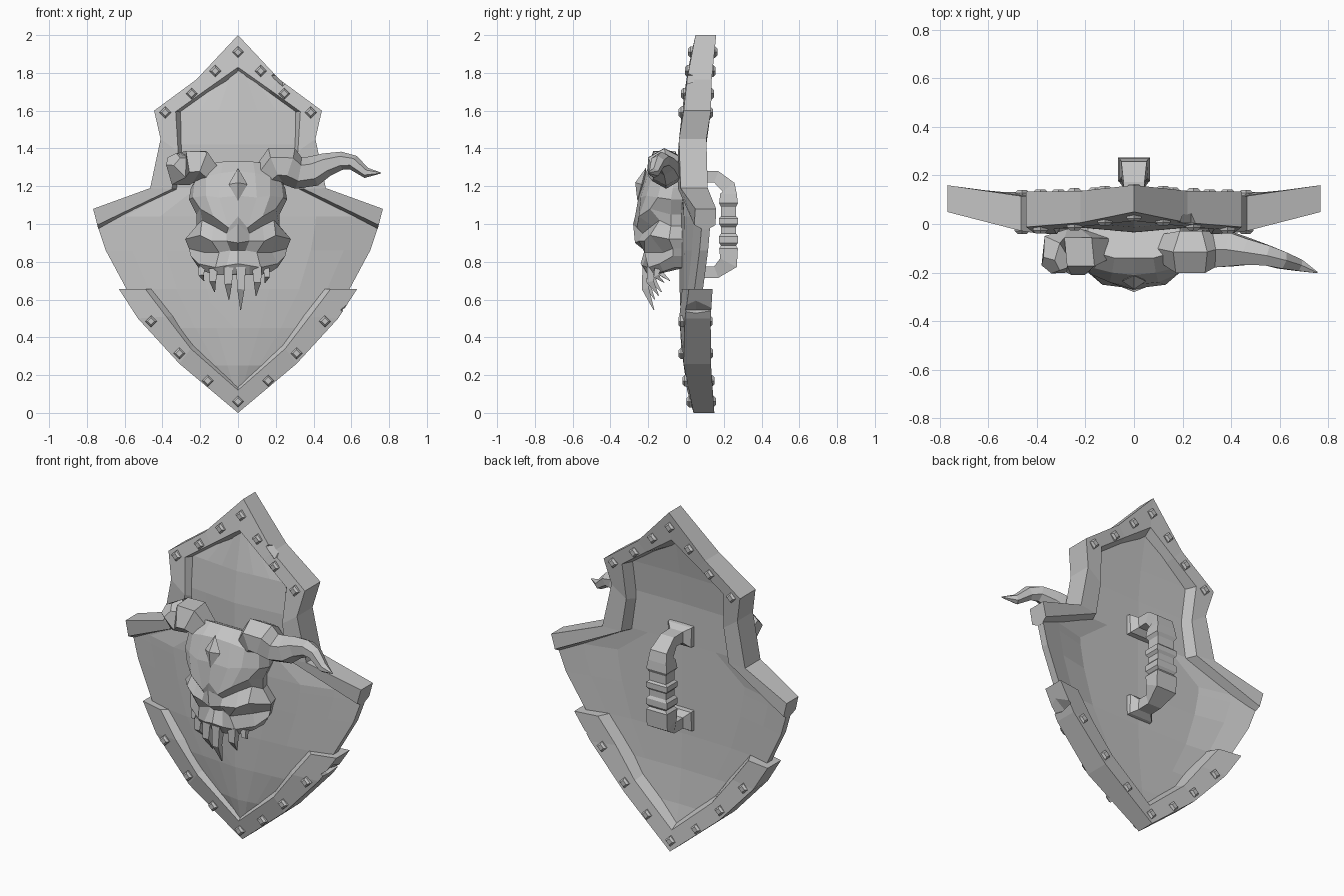
import bpy, bmesh
from math import atan2, cos, sin, pi
from mathutils import Vector, Matrix

if "Cube" in bpy.data.objects:
    bpy.data.objects.remove(bpy.data.objects["Cube"])

# Single stone-grey material
grey = bpy.data.materials.new("plain_grey")
grey.use_nodes = True
colour = (0.55, 0.55, 0.55, 1)
grey.diffuse_color = colour
grey.node_tree.nodes["Principled BSDF"].inputs["Base Color"].default_value = colour


def finish(name, bm):
    bmesh.ops.recalc_face_normals(bm, faces=bm.faces)
    mesh = bpy.data.meshes.new(name)
    bm.to_mesh(mesh)
    bm.free()
    mesh.materials.append(grey)
    obj = bpy.data.objects.new(name, mesh)
    bpy.context.collection.objects.link(obj)
    return obj


def loft(name, rings):
    """Skin a row of closed rings and cap both ends."""
    bm = bmesh.new()
    rows = [[bm.verts.new(p) for p in ring] for ring in rings]
    n = len(rows[0])
    for a, b in zip(rows, rows[1:]):
        for i in range(n):
            j = (i + 1) % n
            bm.faces.new((a[i], a[j], b[j], b[i]))
    bm.faces.new(rows[0])
    bm.faces.new(rows[-1])
    bmesh.ops.triangulate(bm, faces=[f for f in bm.faces if len(f.verts) > 4])
    return finish(name, bm)


def tube(name, path, sides, ref, phase=0.0, wide=1.0):
    """Sweep a polygon along (x, y, z, radius) stations; wide stretches it along ref."""
    pts = [Vector(p[:3]) for p in path]
    rings = []
    for i, p in enumerate(pts):
        t = (pts[min(i + 1, len(pts) - 1)] - pts[max(i - 1, 0)]).normalized()
        a = t.cross(Vector(ref)).normalized()
        b = t.cross(a) * wide
        rings.append([p + path[i][3] * (a * cos(phase + 2 * pi * k / sides)
                                        + b * sin(phase + 2 * pi * k / sides))
                      for k in range(sides)])
    return loft(name, rings)


def gem(name, loc, size, angle=0.0, axis='Y'):
    """Stretched octahedron."""
    bm = bmesh.new()
    bmesh.ops.create_uvsphere(bm, u_segments=4, v_segments=2, radius=1)
    bm.transform(Matrix.Translation(loc) @ Matrix.Rotation(angle, 4, axis)
                 @ Matrix.Diagonal((*size, 1)))
    return finish(name, bm)


def carve(obj, cutters):
    for c in cutters:
        c.hide_render = True
        mod = obj.modifiers.new("carve", 'BOOLEAN')
        mod.operation, mod.solver, mod.object = 'DIFFERENCE', 'EXACT', c
        mod.use_self = True
    bpy.context.view_layer.update()
    graph = bpy.context.evaluated_depsgraph_get()
    mesh = bpy.data.meshes.new_from_object(obj.evaluated_get(graph))
    obj.modifiers.clear()
    obj.data = mesh
    for c in cutters:
        bpy.data.objects.remove(c)


def bend(x, z):
    """Front depth of the curved shield."""
    y = -0.05 + 0.01 * min(abs(x) / 0.4, 1) + 0.09 * max(0, (abs(x) - 0.42) / 0.35)
    y += 0.10 * max(0, (z - 1.4) / 0.6) ** 1.4
    return y + 0.09 * max(0, (0.9 - z) / 0.9) ** 3.3


def thick(x, z):
    """Rim thickness, thinner towards the points."""
    tip = max(0, (abs(x) - .45) / .32, (z - 1.6) / .4, (.26 - z) / .26)
    return .145 - .035 * min(tip, 1)


# Shield panel: rows of (height, half width), bulging at the middle
panel_rows = [(1.88, .03), (1.6, .37), (1.42, .36), (1.19, .40), (1.04, .75),
              (.995, .745), (.86, .70), (.655, .59), (.45, .41), (.25, .2), (.07, .02)]
steps = [-1, -.8, -.55, -.28, 0, .28, .55, .8, 1]
rings = []
for z, w in panel_rows:
    front = [(s * w, bend(s * w, z) + .015 + .025 * abs(s), z) for s in steps]
    back = [(s * w, bend(s * w, z) + .085, z) for s in reversed(steps)]
    rings.append(front + back)
panel = loft("shield_panel", rings)


# Raised rims: (outer x, z, inner x, z) from the centre line outwards
def rim(name, half):
    stations = [(-a, b, -c, d) for a, b, c, d in reversed(half[1:])] + half
    rings = []
    for ox, oz, ix, iz in stations:
        mx, mz = ix + .27 * (ix - ox), iz + .27 * (iz - oz)
        fo, fi, fm = bend(ox, oz), bend(ix, iz), bend(mx, mz)
        rings.append([(ox, fo, oz), (ix, fi, iz), (mx, fm + .045, mz),
                      (mx, fm + .075, mz), (ix, fi + thick(ix, iz), iz),
                      (ox, fo + thick(ox, oz), oz)])
    return loft(name, rings)


upper_rim = rim("upper_rim", [(0, 2, 0, 1.83), (.22, 1.765, .17, 1.71),
                              (.444, 1.6, .33, 1.595), (.41, 1.45, .317, 1.385),
                              (.465, 1.19, .35, 1.185), (.767, 1.08, .745, .995)])
lower_rim = rim("lower_rim", [(0, 0, 0, .12), (.31, .26, .25, .34),
                              (.53, .5, .38, .51), (.63, .655, .49, .655)])


# Battle damage: long gouges in the panel and chips in the rims
def gouge(x1, z1, x2, z2, width):
    x, z = (x1 + x2) / 2, (z1 + z2) / 2
    length = Vector((x2 - x1, z2 - z1)).length / 2
    return gem("gouge_cutter", (x, bend(x, z) + .015, z), (width, .05, length),
               atan2(x2 - x1, z2 - z1))


carve(panel, [gouge(.05, 1.64, .19, 1.44, .04), gouge(-.31, .87, -.27, .67, .035),
              gouge(-.33, .69, .02, .41, .035)])
carve(upper_rim, [gem("chip_cutter", (.235, bend(.2, 1.77), 1.785), (.06, .08, .06))])
carve(lower_rim, [gem("chip_cutter", (.605, bend(.57, .56) + .05, .545), (.08, .25, .06))])

# Rivets on both faces of the rims
spots = [(0, 1.91), (.12, 1.81), (.245, 1.69), (.385, 1.59),
         (0, .06), (.16, .17), (.31, .315), (.46, .485)]
for x, z in spots:
    for sx in ((-1, 1) if x else (1,)):
        for side, y in ((-1, bend(x, z)), (1, bend(x, z) + thick(x, z))):
            tube("rivet", [(sx * x, y - side * .015, z, .031),
                           (sx * x, y + side * .006, z, .031),
                           (sx * x, y + side * .018, z, .019)], 4, (0, 0, 1))

# Back handle: square arms with a banded grip
grip = []
for z, r in [(1.195, .055), (1.16, .062), (1.11, .07), (1.09, .056), (1.04, .056), (1.03, .07),
             (1.0, .07), (.985, .056), (.95, .056), (.935, .07), (.9, .07), (.885, .056),
             (.87, .07), (.795, .07)]:
    grip.append((0, .225, z, r))
arm = [(0, .02, 1.245, .085), (0, .06, 1.245, .08), (0, .09, 1.25, .045), (0, .16, 1.25, .045)]
foot = [(0, y, 1.995 - z, r) for x, y, z, r in reversed(arm)]
tube("handle", arm + grip + foot, 4, (1, 0, 0), pi / 4, 1.35)

# Skull: half rows from centre to side, in hundredths, mirrored and closed at the back
half_skull = [
    [(0, -14, 133), (8, -14, 133), (15, -12, 132), (19, -9, 130), (21, -6, 126)],
    [(0, -21, 128), (9, -20, 127), (17, -18, 125), (23, -13, 122), (25, -7, 119)],
    [(0, -25, 115), (10, -24, 114), (17, -21, 115), (24, -15, 114), (26, -8, 113)],
    [(0, -27, 104), (5, -26, 98), (13, -25, 104), (20, -19, 108), (22, -8, 105)],
    [(0, -28, 100), (6, -23, 95), (13, -18, 99), (19, -14, 102), (22, -8, 99)],
    [(0, -27, 90), (6, -25, 91), (14, -22, 91), (20, -19, 94), (28, -9, 92)],
    [(0, -22, 86), (4, -20, 86), (10, -22, 85), (18, -12, 85), (26, -7, 87)],
    [(0, -24, 79), (6, -23, 78), (12, -20, 77), (21, -14, 79), (25, -7, 83)],
    [(0, -21, 74), (6, -20, 73), (12, -17, 73), (18, -12, 75), (21, -6, 77)]]
rings = []
for row in half_skull:
    right = [Vector(p) / 100 for p in row]
    left = [Vector((-p.x, p.y, p.z)) for p in reversed(right[1:])]
    edge = right[-1]
    rings.append(left + right + [(edge.x * .9, 0, edge.z), (-edge.x * .9, 0, edge.z)])
loft("skull", rings)

# Forehead gem
gem("forehead_gem", (0, -.235, 1.21), (.05, .035, .09), -.25, 'X')

# Teeth: x, depth, top, tip height, radius
for x, y, top, tip, r in [(-.19, -.12, .77, .70, .025), (-.13, -.165, .76, .64, .032),
                          (-.05, -.2, .77, .60, .036), (.015, -.205, .77, .545, .036),
                          (.1, -.18, .77, .62, .036), (.15, -.15, .76, .69, .025)]:
    mid = (top + tip) / 2
    tube("tooth", [(x, y, top, r), (x * 1.03, y - .01, mid, r * .75),
                   (x * .95, y + .035, tip, .003)], 4, (1, 0, 0), pi / 4)

# Horns: one whole, one snapped off near the root
root = [(.14, -.10, 1.25, .07), (.2, -.115, 1.31, .1), (.27, -.115, 1.305, .1)]
tube("whole_horn", root + [(.32, -.105, 1.27, .085), (.4, -.105, 1.28, .08),
                           (.47, -.115, 1.315, .062), (.55, -.13, 1.335, .048),
                           (.61, -.15, 1.325, .04), (.68, -.17, 1.27, .028),
                           (.755, -.2, 1.27, .003)], 6, (0, 1, 0))
stump = [(-x, y, z, r) for x, y, z, r in root]
tube("broken_horn", stump + [(-.31, -.125, 1.295, .095), (-.345, -.17, 1.34, .045)],
     5, (0, 1, 0))
